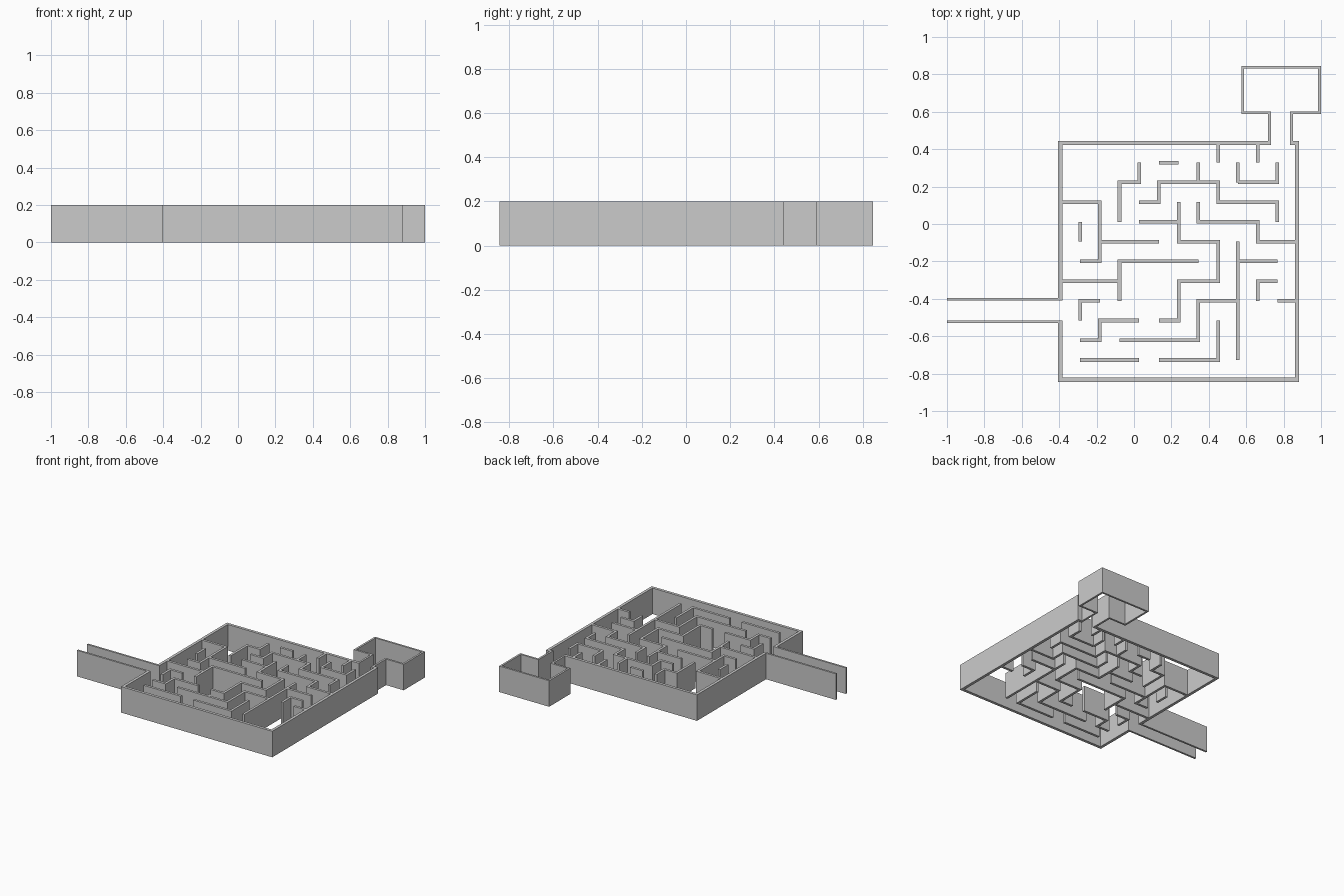
import bpy, bmesh
from mathutils import Vector

if "Cube" in bpy.data.objects:
    bpy.data.objects.remove(bpy.data.objects["Cube"])

HEIGHT = 0.2
PITCH = 0.1055
X0, Y0 = -0.394, 0.4335      # top-left node of the maze grid


def wall(name, pts, widths):
    """Upright wall following a right-angled path, mitred at each bend."""
    pts = [Vector(p) for p in pts]
    offs = []
    for a, b, w in zip(pts, pts[1:], widths):
        d = (b - a).normalized()
        offs.append(Vector((-d.y, d.x)) * w / 2)
    bm = bmesh.new()
    rings = []
    for k, p in enumerate(pts):
        if k == 0:
            o = offs[0]
        elif k == len(pts) - 1:
            o = offs[-1]
        else:
            o = offs[k - 1] + offs[k]
        l, r = p + o, p - o
        rings.append([bm.verts.new((q.x, q.y, z)) for q, z in
                      ((l, 0), (r, 0), (r, HEIGHT), (l, HEIGHT))])
    for a, b in zip(rings, rings[1:]):
        for s in range(4):
            t = (s + 1) % 4
            bm.faces.new((a[s], a[t], b[t], b[s]))
    bm.faces.new(rings[0])
    bm.faces.new(rings[-1])
    bmesh.ops.recalc_face_normals(bm, faces=bm.faces)
    me = bpy.data.meshes.new(name)
    bm.to_mesh(me)
    bm.free()
    bpy.context.collection.objects.link(bpy.data.objects.new(name, me))


def inner_wall(name, col, row, *steps):
    """Inner wall from a grid node; steps run alternately across and down."""
    nodes = [(col, row)]
    for k, s in enumerate(steps):
        if k % 2 == 0:
            col += s
        else:
            row += s
        if s:
            nodes.append((col, row))
    pts = [(X0 + i * PITCH, Y0 - j * PITCH) for i, j in nodes]
    wall(name, pts, [0.019] * (len(pts) - 1))


# Outer wall: entrance passage, maze border and end room in one path
T, N = 0.022, 0.015
wall("outer_wall",
     [(-1, -0.402), (X0, -0.402), (X0, Y0), (0.725, Y0), (0.725, 0.595),
      (0.581, 0.595), (0.581, 0.838), (0.992, 0.838), (0.992, 0.595),
      (0.842, 0.595), (0.842, Y0), (0.872, Y0), (0.872, -0.833),
      (X0, -0.833), (X0, -0.523), (-1, -0.523)],
     [N, T, T, N, N, N, N, N, N, N, T, T, T, T, N])

# Straight inner walls across: column, row, length
for n, (c, r, d) in enumerate([(5, 1, 1), (2, 5, 3), (0, 7, 3), (9, 6, 2),
                               (11, 8, 1), (1, 11, 3)]):
    inner_wall(f"cross_wall_{n + 1}", c, r, d)

# Straight inner walls down: column, row, length
for n, (c, r, d) in enumerate([(7, 1, 1), (8, 0, 1), (10, 0, 1), (1, 4, 1),
                               (9, 1, 1), (9, 5, 6)]):
    inner_wall(f"down_wall_{n + 1}", c, r, 0, d)

# Bent inner walls: start node, then steps across, down, across, ...
inner_wall("north_west_bend", 4, 1, 0, 1, -1, 2)
inner_wall("north_zigzag", 4, 3, 1, -1, 3, 1, 3, 1)
inner_wall("north_east_bend", 9, 2, 2, -1)
inner_wall("west_bend", 0, 3, 2, 3, -1)
inner_wall("centre_cross", 4, 4, 2)
inner_wall("centre_zigzag", 6, 3, 0, 2, 2, 2, -2, 2, -1)
inner_wall("east_zigzag", 7, 3, 0, 1, 3, 1, 2)
inner_wall("middle_bend", 7, 6, -4, 2)
inner_wall("south_zigzag", 9, 8, -2, 2, -4)
inner_wall("south_east_bend", 11, 7, -1, 1)
inner_wall("south_west_hook", 2, 8, -1, 1)
inner_wall("south_west_zigzag", 4, 9, -2, 1, -1)
inner_wall("south_bend", 5, 11, 3, -2)
